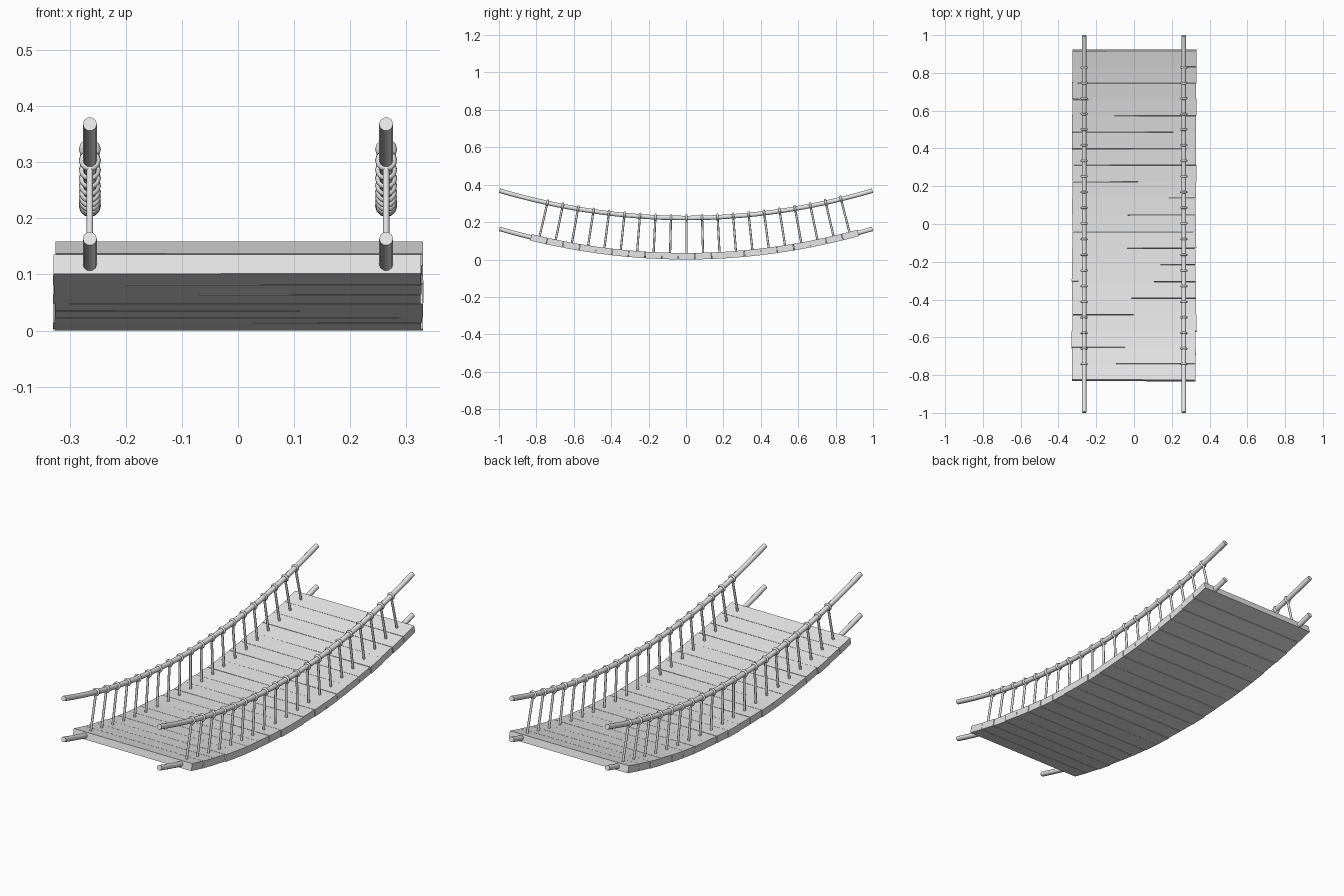
import bpy, math, random
from mathutils import Vector, Matrix

random.seed(4)
if "Cube" in bpy.data.objects:
    bpy.data.objects.remove(bpy.data.objects["Cube"], do_unlink=True)

SAG = 0.147          # curvature of the hanging ropes
DECK_Z = 0.0178      # deck centre at mid span
RAIL_Z = 0.222       # hand rope at mid span
ROPE_X = 0.264
ROPE_R = 0.0125
PITCH = 0.0885       # plank spacing along the curve
THICK = 0.035

grey = bpy.data.materials.new("pale_grey")
grey.use_nodes = True
grey.diffuse_color = (0.8, 0.8, 0.8, 1)
grey.node_tree.nodes["Principled BSDF"].inputs["Base Color"].default_value = (0.8, 0.8, 0.8, 1)


def finish(name, smooth=True):
    obj = bpy.context.object
    obj.name = name
    obj.data.materials.clear()
    obj.data.materials.append(grey)
    if smooth:
        bpy.ops.object.shade_smooth_by_angle(angle=math.radians(60))
    return obj


def rope(name, x, z0):
    """Sagging round rope swept along a parabola."""
    data = bpy.data.curves.new(name, "CURVE")
    data.dimensions = "3D"
    data.bevel_depth = ROPE_R
    data.bevel_resolution = 3
    data.use_fill_caps = True
    spline = data.splines.new("POLY")
    steps = 32
    spline.points.add(steps)
    for i, point in enumerate(spline.points):
        y = (2 * i / steps - 1) * 0.997
        point.co = (x, y, z0 + SAG * y * y, 1)
    obj = bpy.data.objects.new(name, data)
    bpy.context.collection.objects.link(obj)
    bpy.ops.object.select_all(action="DESELECT")
    obj.select_set(True)
    bpy.context.view_layer.objects.active = obj
    bpy.ops.object.convert(target="MESH")
    finish(name)


# Deck ropes and hand ropes
for side, sx in (("left", 1), ("right", -1)):
    rope(f"deck_rope_{side}", sx * ROPE_X, DECK_Z)
    rope(f"hand_rope_{side}", sx * ROPE_X, RAIL_Z)

for i in range(-9, 11):
    s = i * PITCH
    y = s - 2 / 3 * SAG ** 2 * s ** 3 + 0.003
    tilt = math.atan(2 * SAG * y)
    base = Vector((0, y, DECK_Z + SAG * y * y))
    normal = Vector((0, -math.sin(tilt), math.cos(tilt)))

    # Plank, slightly uneven like hand-laid boards
    bpy.ops.mesh.primitive_cube_add(size=1)
    plank = finish(f"plank_{i + 10}", smooth=False)
    plank.matrix_world = (
        Matrix.Translation(base + Vector((random.uniform(-0.003, 0.003), 0, 0)))
        @ Matrix.Rotation(tilt, 4, "X")
        @ Matrix.Rotation(random.uniform(-0.004, 0.004), 4, "Z")
        @ Matrix.Diagonal((0.655, 0.0865, THICK, 1)))

    # Height along the normal at which the hand rope is met
    length = RAIL_Z - DECK_Z
    for _ in range(4):
        top = base + normal * length
        length += (RAIL_Z + SAG * top.y ** 2 - top.z) / normal.z
    top = base + normal * length
    top_tilt = math.atan(2 * SAG * top.y)

    for side, sx in (("left", 1), ("right", -1)):
        offset = Vector((sx * ROPE_X, 0, 0))
        # Hanger cord between deck and hand rope
        bpy.ops.mesh.primitive_cylinder_add(
            vertices=8, radius=0.0058, depth=length,
            location=(base + top) / 2 + offset, rotation=(tilt, 0, 0))
        finish(f"hanger_{side}_{i + 10}")
        # Loop tied round the hand rope
        bpy.ops.mesh.primitive_torus_add(
            major_segments=12, minor_segments=8, major_radius=0.0138, minor_radius=0.0058,
            location=top + offset, rotation=(math.pi / 2 + top_tilt, 0, 0))
        finish(f"loop_{side}_{i + 10}")
